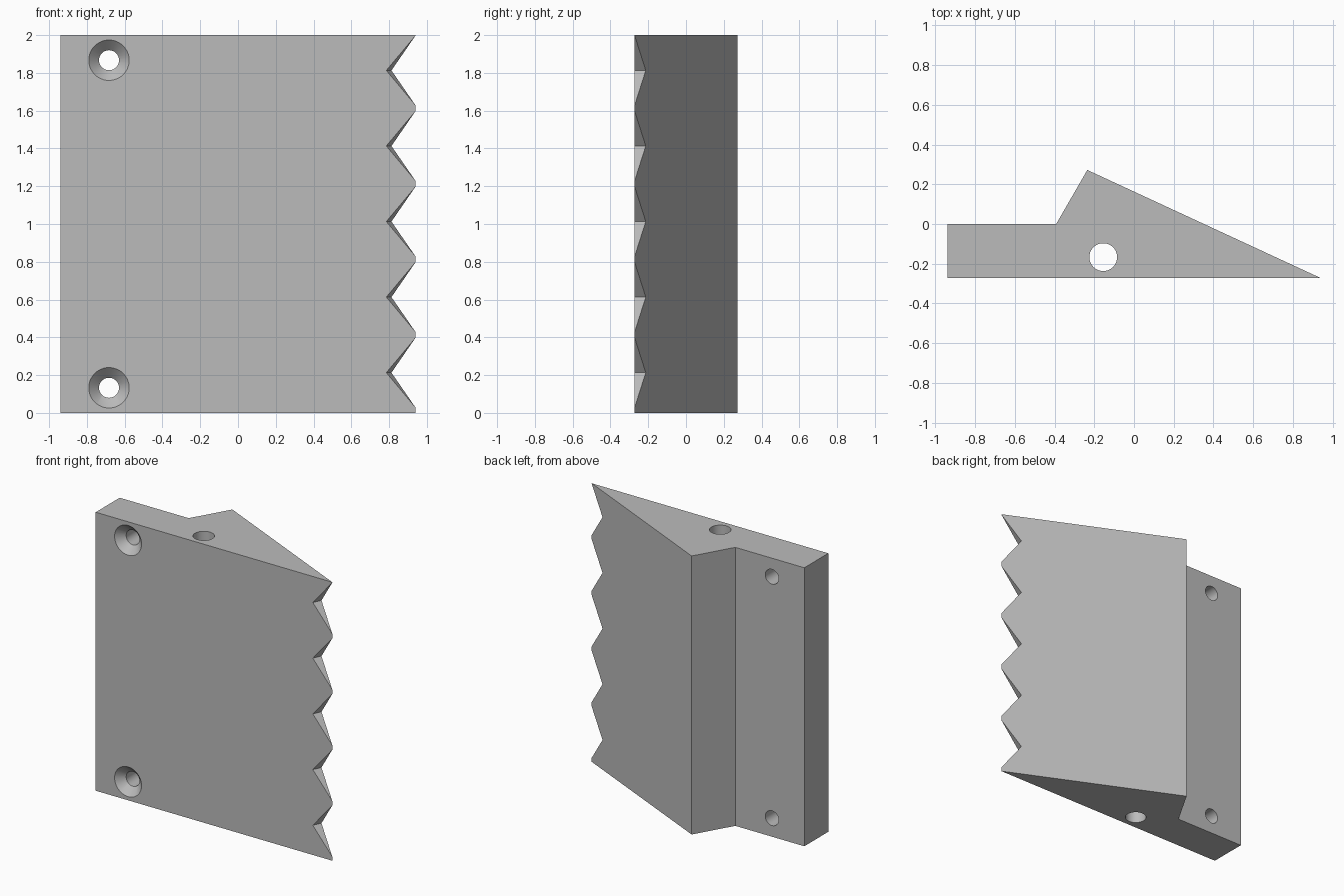
import bpy, bmesh, math
from mathutils import Vector, Matrix

cube = bpy.data.objects.get("Cube")
if cube:
    bpy.data.objects.remove(cube, do_unlink=True)

FRONT, TIP, HEIGHT = -0.272, 0.94, 2.0

grey = bpy.data.materials.new("plain_grey")
grey.use_nodes = True
grey.diffuse_color = (0.5, 0.5, 0.5, 1)
grey.node_tree.nodes["Principled BSDF"].inputs["Base Color"].default_value = (0.5, 0.5, 0.5, 1)


def finish(name, bm):
    bmesh.ops.recalc_face_normals(bm, faces=bm.faces)
    mesh = bpy.data.meshes.new(name)
    bm.to_mesh(mesh)
    bm.free()
    mesh.materials.append(grey)
    obj = bpy.data.objects.new(name, mesh)
    bpy.context.collection.objects.link(obj)
    return obj


def prism(name, points, sweep):
    """Closed outline swept along a vector."""
    bm = bmesh.new()
    face = bm.faces.new([bm.verts.new(p) for p in points])
    out = bmesh.ops.extrude_face_region(bm, geom=[face], use_keep_orig=True)
    moved = [v for v in out["geom"] if isinstance(v, bmesh.types.BMVert)]
    bmesh.ops.translate(bm, verts=moved, vec=sweep)
    return finish(name, bm)


def cone(name, r1, r2, depth, matrix):
    bm = bmesh.new()
    bmesh.ops.create_cone(bm, cap_ends=True, segments=48, radius1=r1, radius2=r2,
                          depth=depth, matrix=matrix)
    return finish(name, bm)


# Wedge body with a flat mounting flange
peak = Vector((-0.235, 0.272, 0))
outline = [(-TIP, FRONT, 0), (TIP, FRONT, 0), peak, (-0.392, 0, 0), (-TIP, 0, 0)]
body = prism("serrated_wedge", outline, (0, 0, HEIGHT))
cutters = []

# V notches along the thin edge, cut square to the sloping face
tip = Vector((TIP, FRONT, 0))
along = (tip - peak).normalized()
normal = Vector((-along.y, along.x, 0))
root = Vector((0.785, FRONT, 0))
depth = (tip - root).dot(along)
reach = 1.5
for i in range(5):
    apex = root - normal * 0.2 + Vector((0, 0, 0.213 + 0.4 * i))
    mouth = apex + along * depth * reach
    spread = Vector((0, 0, 0.185 * reach))
    cutters.append(prism("notch_cutter", [apex, mouth + spread, mouth - spread], normal * 0.5))

# Countersunk screw holes through the flange
turn = Matrix.Rotation(-math.pi / 2, 4, 'X')  # cone axis runs front to back
for z in (0.133, HEIGHT - 0.133):
    cutters.append(cone("screw_cutter", 0.053, 0.053, 1,
                        Matrix.Translation((-0.683, 0, z)) @ turn))
    cutters.append(cone("countersink_cutter", 0.117, 0.053, 0.064,
                        Matrix.Translation((-0.683, FRONT + 0.022, z)) @ turn))

# Long pivot hole from top to bottom
cutters.append(cone("pivot_cutter", 0.07, 0.07, 3, Matrix.Translation((-0.155, -0.167, 1))))

bpy.ops.object.select_all(action='DESELECT')
bpy.context.view_layer.objects.active = body
body.select_set(True)
for cutter in cutters:
    mod = body.modifiers.new("cut", 'BOOLEAN')
    mod.operation, mod.solver, mod.object = 'DIFFERENCE', 'EXACT', cutter
    bpy.ops.object.modifier_apply(modifier=mod.name)
    bpy.data.objects.remove(cutter, do_unlink=True)

bpy.ops.object.shade_smooth_by_angle(angle=math.radians(25))
